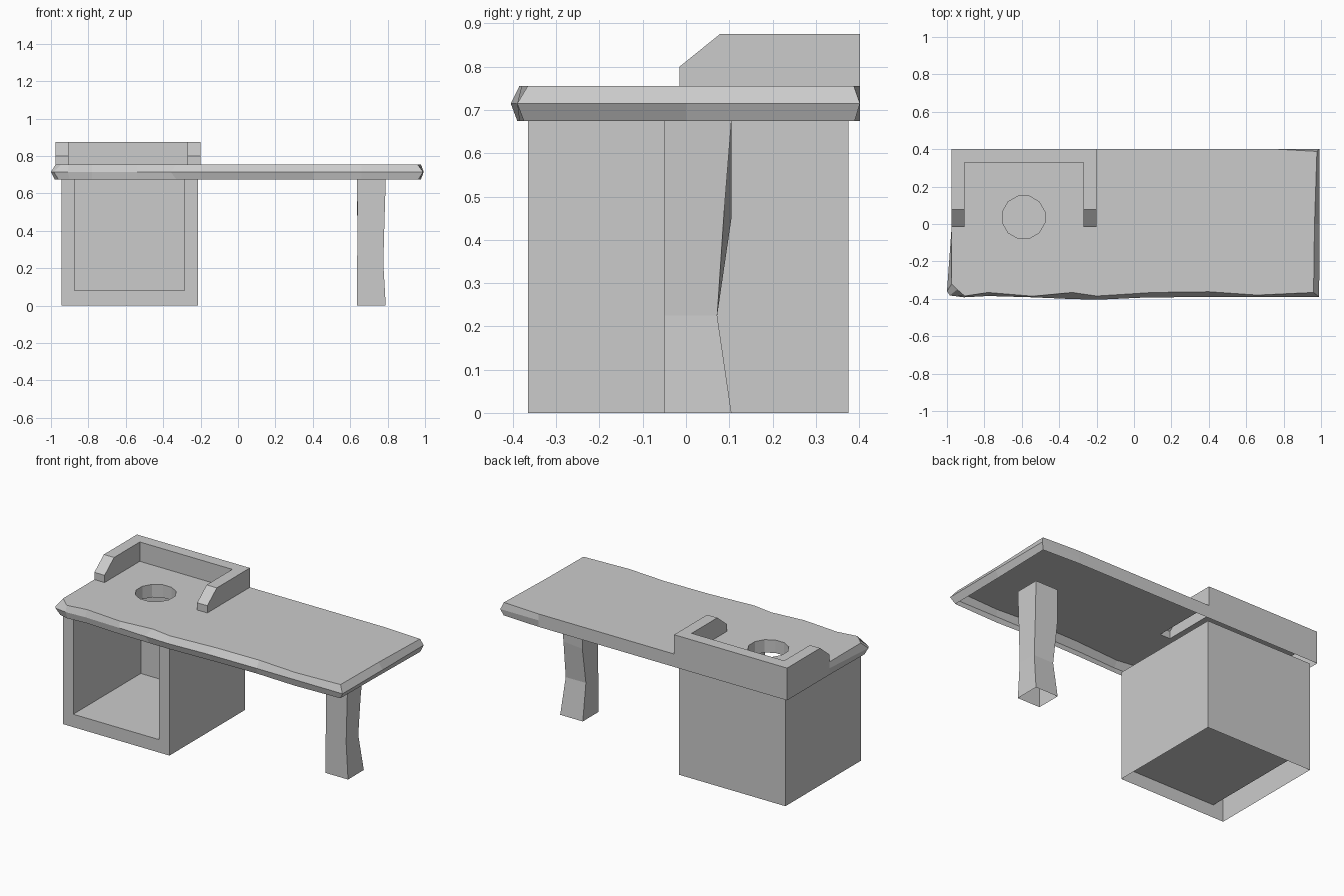
import bpy, bmesh, math

if "Cube" in bpy.data.objects:
    bpy.data.objects.remove(bpy.data.objects["Cube"])

TOP, MID, BOT = 0.755, 0.715, 0.675


def make(name, verts, faces):
    me = bpy.data.meshes.new(name)
    me.from_pydata(verts, [], faces)
    ob = bpy.data.objects.new(name, me)
    bpy.context.collection.objects.link(ob)
    return ob


# Live-edge slab: each rim station is (top xy, mid xy, bottom xy)
rim = [
    ((-.975, -.015), (-.975, -.015), (-.975, -.015)),
    ((-.975, -.32), (-1.0, -.36), (-.98, -.35)),
    ((-.945, -.35), (-.985, -.382), (-.96, -.37)),
    ((-.905, -.385), (-.91, -.392), (-.90, -.385)),
    ((-.78, -.366), (-.78, -.385), (-.78, -.375)),
    ((-.54, -.386), (-.54, -.392), (-.54, -.387)),
    ((-.33, -.366), (-.36, -.40), (-.33, -.39)),
    ((-.20, -.385), (-.20, -.405), (-.20, -.39)),
    ((.10, -.366), (.06, -.393), (.10, -.38)),
    ((.40, -.362), (.40, -.39), (.40, -.375)),
    ((.66, -.380), (.66, -.39), (.66, -.385)),
    ((.96, -.366), (.99, -.39), (.965, -.375)),
    ((.965, 0), (.992, 0), (.97, 0)),
    ((.978, .388), (.993, .402), (.978, .39)),
    ((.73, .402), (.73, .402), (.73, .402)),
    ((-.20, .402), (-.20, .402), (-.20, .402)),
]
# Footprint of the splash guard, left open in the slab
guard_print = [(-.2, -.015), (-.27, -.015), (-.27, .33), (-.905, .33), (-.905, -.015)]

bm = bmesh.new()
rings = [[bm.verts.new((*s[k], z)) for s in rim] for k, z in enumerate((TOP, MID, BOT))]
for up, low in zip(rings, rings[1:]):
    for i in range(len(rim) - 1):
        bm.faces.new((low[i], low[i + 1], up[i + 1], up[i]))
outline = rings[0] + [bm.verts.new((*p, TOP)) for p in guard_print]

# Drain hole with a wall
N = 12
circ = [(-.59 + .117 * math.cos((i + .5) * math.tau / N),
         .036 + .117 * math.sin((i + .5) * math.tau / N)) for i in range(N)]
hole = [bm.verts.new((*p, TOP)) for p in circ]
hole_low = [bm.verts.new((*p, BOT)) for p in circ]
for i in range(N):
    j = (i + 1) % N
    bm.faces.new((hole[i], hole[j], hole_low[j], hole_low[i]))

edges = []
for loop in (outline, hole):
    for a, b in zip(loop, loop[1:] + loop[:1]):
        edges.append(bm.edges.get((a, b)) or bm.edges.new((a, b)))
res = bmesh.ops.triangle_fill(bm, use_beauty=True, edges=edges, normal=(0, 0, 1))
for f in res["geom"]:
    if isinstance(f, bmesh.types.BMFace):
        f.normal_update()
        if f.normal.z < 0:
            f.normal_flip()
me = bpy.data.meshes.new("countertop_slab")
bm.to_mesh(me)
bm.free()
bpy.context.collection.objects.link(bpy.data.objects.new("countertop_slab", me))

# U-shaped splash guard with sloped arm ends
H, S, YF, YS, YI, YB = .875, .80, -.015, .078, .33, .402
v, f = [], []


def face(*pts):
    f.append(tuple(range(len(v), len(v) + len(pts))))
    v.extend(pts)


def side(x, yb, z0, flip):
    pts = [(x, YF, z0), (x, yb, z0), (x, yb, H), (x, YS, H), (x, YF, S)]
    face(*(pts[::-1] if flip else pts))


xl, xli, xri, xr = -.975, -.905, -.27, -.20
side(xl, YB, BOT, True)
side(xli, YI, TOP, False)
side(xri, YI, TOP, True)
side(xr, YB, TOP, False)
for a, b in ((xl, xli), (xri, xr)):
    face((a, YF, TOP), (b, YF, TOP), (b, YF, S), (a, YF, S))
    face((a, YF, S), (b, YF, S), (b, YS, H), (a, YS, H))
    face((a, YS, H), (b, YS, H), (b, YI, H), (a, YI, H))
face((xl, YI, H), (xli, YI, H), (xri, YI, H), (xr, YI, H), (xr, YB, H), (xl, YB, H))
face((xli, YI, TOP), (xri, YI, TOP), (xri, YI, H), (xli, YI, H))
face((xr, YB, BOT), (xl, YB, BOT), (xl, YB, H), (xr, YB, H))
make("splash_guard", v, f)

# Cabinet: outer walls, front frame and inner recess, open top and bottom
L, R, F, B = -.945, -.215, -.365, .375
l, r, b, h = -.875, -.285, .297, .08
v, f = [], []
face((L, B, 0), (L, F, 0), (L, F, BOT), (L, B, BOT))
face((R, F, 0), (R, B, 0), (R, B, BOT), (R, F, BOT))
face((R, B, 0), (L, B, 0), (L, B, BOT), (R, B, BOT))
face((L, F, 0), (l, F, h), (l, F, BOT), (L, F, BOT))
face((L, F, 0), (R, F, 0), (r, F, h), (l, F, h))
face((R, F, 0), (R, F, BOT), (r, F, BOT), (r, F, h))
face((l, F, h), (r, F, h), (r, b, h), (l, b, h))
face((l, F, h), (l, b, h), (l, b, BOT), (l, F, BOT))
face((r, b, h), (r, F, h), (r, F, BOT), (r, b, BOT))
face((l, b, h), (r, b, h), (r, b, BOT), (l, b, BOT))
make("cabinet", v, f)

# Rough-hewn leg: four uneven corner rings, open ends
leg = [
    (0, [(.635, -.05), (.79, -.05), (.79, .105), (.635, .105)]),
    (.225, [(.637, -.05), (.777, -.05), (.775, .072), (.638, .07)]),
    (.45, [(.64, -.05), (.783, -.05), (.78, .087), (.638, .105)]),
    (BOT, [(.635, -.05), (.79, -.05), (.79, .105), (.635, .105)]),
]
v = [(x, y, z) for z, ring in leg for x, y in ring]
f = [(4 * k + i, 4 * k + (i + 1) % 4, 4 * k + 4 + (i + 1) % 4, 4 * k + 4 + i)
     for k in range(3) for i in range(4)]
make("leg", v, f)
